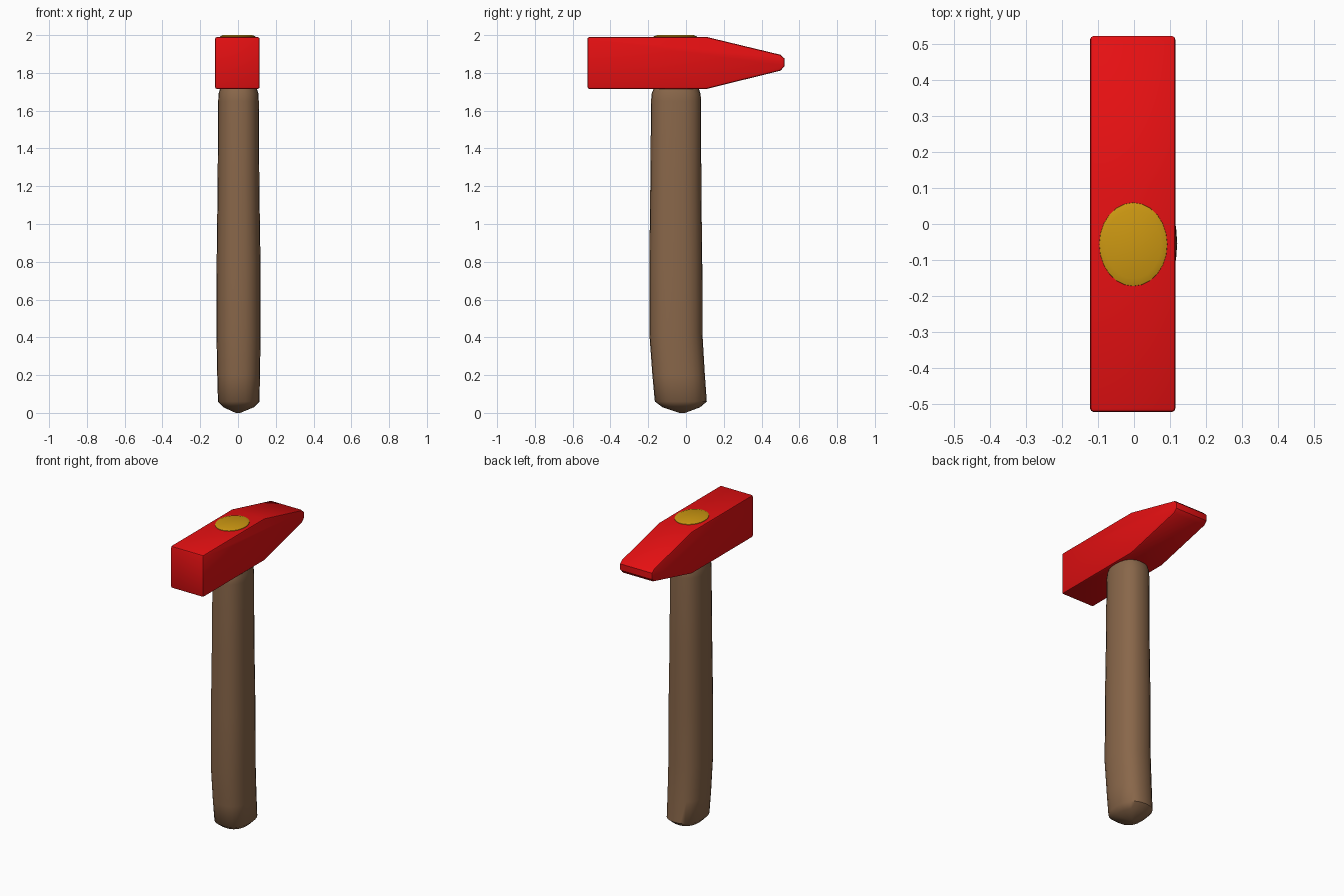
import bpy, bmesh, math

if "Cube" in bpy.data.objects:
    bpy.data.objects.remove(bpy.data.objects["Cube"])


def material(name, rgb):
    m = bpy.data.materials.new(name)
    m.diffuse_color = (*rgb, 1)
    m.use_nodes = True
    m.node_tree.nodes["Principled BSDF"].inputs["Base Color"].default_value = m.diffuse_color
    return m


red = material("red paint", (0.78, 0.005, 0.006))
brown = material("brown wood", (0.25, 0.135, 0.068))
yellow = material("golden yellow", (0.60, 0.31, 0.006))


def finish(name, bm, mat, angle):
    bmesh.ops.recalc_face_normals(bm, faces=bm.faces)
    me = bpy.data.meshes.new(name)
    bm.to_mesh(me)
    bm.free()
    me.materials.append(mat)
    ob = bpy.data.objects.new(name, me)
    bpy.context.collection.objects.link(ob)
    bpy.ops.object.select_all(action='DESELECT')
    ob.select_set(True)
    bpy.context.view_layer.objects.active = ob
    bpy.ops.object.shade_smooth_by_angle(angle=math.radians(angle))
    return ob


def loft(name, sections, mat, power=2.0, n=24, angle=50):
    """Stack rounded sections given as (z, x_min, x_max, y_min, y_max)."""
    bm = bmesh.new()
    rings = []
    for z, x0, x1, y0, y1 in sections:
        ring = []
        for i in range(n):
            a = 2 * math.pi * i / n
            c, s = math.cos(a), math.sin(a)
            u = math.copysign(abs(c) ** (2 / power), c)
            v = math.copysign(abs(s) ** (2 / power), s)
            ring.append(bm.verts.new(((x0 + x1) / 2 + u * (x1 - x0) / 2,
                                      (y0 + y1) / 2 + v * (y1 - y0) / 2, z)))
        rings.append(ring)
    for a, b in zip(rings, rings[1:]):
        for i in range(n):
            j = (i + 1) % n
            bm.faces.new((a[i], a[j], b[j], b[i]))
    bm.faces.new(rings[0])
    bm.faces.new(rings[-1])
    return finish(name, bm, mat, angle)


# Head: side profile extruded across x, with softened edges
profile = [(-0.522, 1.715), (0.11, 1.715), (0.50, 1.812), (0.522, 1.835),
           (0.522, 1.876), (0.50, 1.896), (0.11, 1.99), (-0.522, 1.99)]
bm = bmesh.new()
face = bm.faces.new([bm.verts.new((-0.122, y, z)) for y, z in profile])
side = bmesh.ops.extrude_face_region(bm, geom=[face])["geom"]
for v in side:
    if isinstance(v, bmesh.types.BMVert):
        v.co.x = 0.115
sharp = [e for e in bm.edges
         if abs(e.verts[0].co.x - e.verts[1].co.x) < 0.01 or e.verts[0].co.y < -0.5]
bmesh.ops.bevel(bm, geom=sharp, offset=0.011, segments=2, profile=0.5, affect='EDGES')
finish("hammer_head", bm, red, 40)

# Handle: gently bowed shaft with a rounded butt
loft("handle", [
    (0.004, -0.012, 0.012, -0.035, -0.005),
    (0.030, -0.078, 0.084, -0.125, 0.075),
    (0.060, -0.106, 0.114, -0.165, 0.110),
    (0.200, -0.110, 0.116, -0.178, 0.100),
    (0.420, -0.114, 0.120, -0.194, 0.087),
    (0.800, -0.113, 0.119, -0.194, 0.086),
    (1.200, -0.108, 0.113, -0.189, 0.081),
    (1.650, -0.105, 0.110, -0.185, 0.080),
    (1.690, -0.103, 0.108, -0.182, 0.077),
    (1.720, -0.094, 0.099, -0.170, 0.066)], brown, power=2.4)

# Handle end showing through the top of the head
loft("handle_end_cap", [
    (1.980, -0.098, 0.094, -0.174, 0.061),
    (1.993, -0.096, 0.092, -0.172, 0.059),
    (2.000, -0.080, 0.076, -0.152, 0.039)], yellow)

# Butt sits on the ground
bpy.data.objects["handle"].data.vertices.foreach_get
for v in bpy.data.objects["handle"].data.vertices:
    if v.co.z < 0.01:
        v.co.z = 0.0
